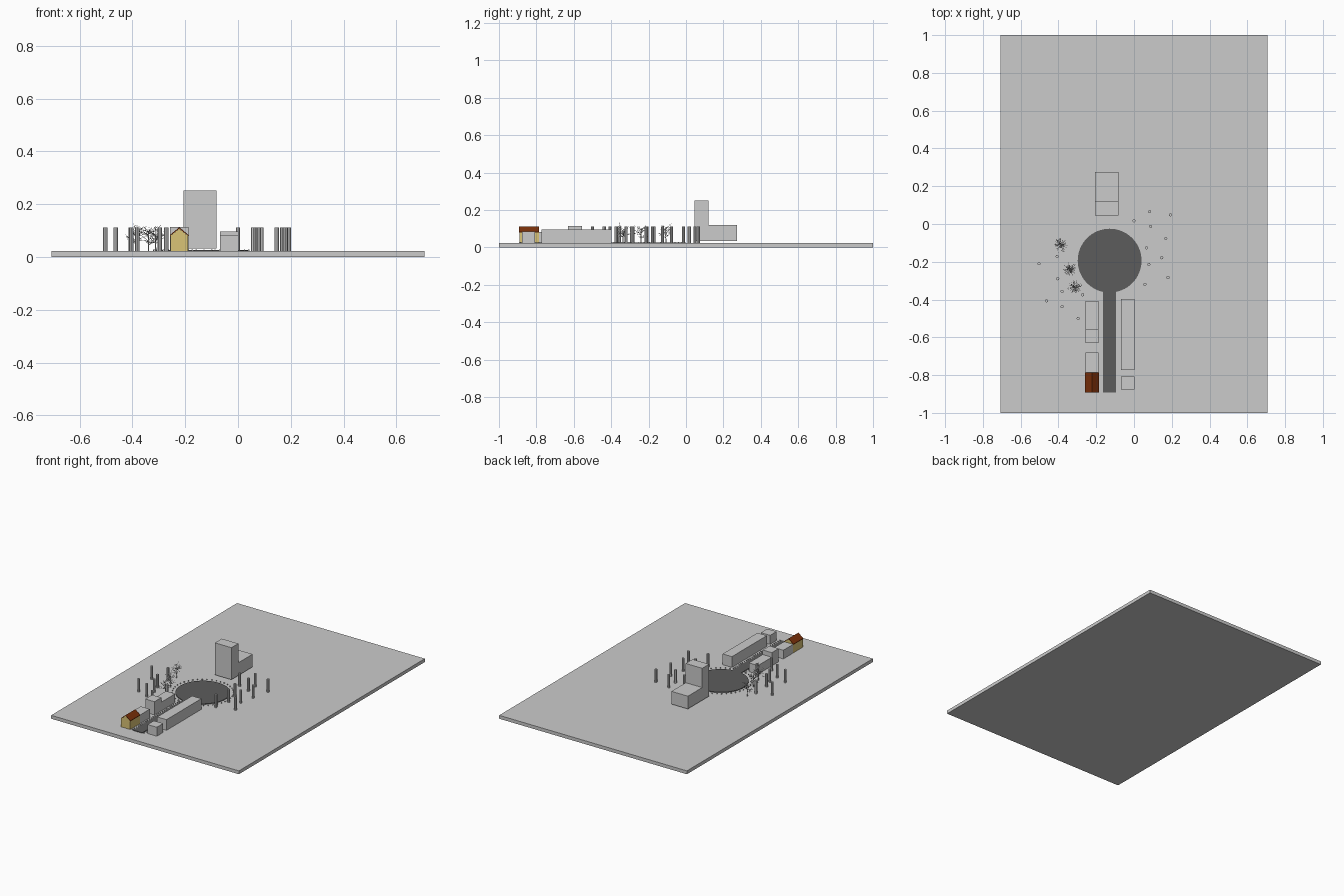
import bpy, bmesh, math, random
from mathutils import Vector, Matrix

if "Cube" in bpy.data.objects:
    bpy.data.objects.remove(bpy.data.objects["Cube"])

random.seed(4)


def material(name, rgb):
    m = bpy.data.materials.new(name)
    m.diffuse_color = (*rgb, 1)
    m.use_nodes = True
    m.node_tree.nodes["Principled BSDF"].inputs["Base Color"].default_value = m.diffuse_color
    return m


GREY = material("plain grey", (0.6, 0.6, 0.6))
DARK = material("asphalt grey", (0.107, 0.107, 0.107))
YELLOW = material("wall yellow", (0.70, 0.55, 0.18))
BROWN = material("roof brown", (0.2, 0.03, 0.003))
GROUND = 0.023


def finish(name, bm, mat):
    me = bpy.data.meshes.new(name)
    bm.to_mesh(me)
    bm.free()
    me.materials.append(mat)
    ob = bpy.data.objects.new(name, me)
    bpy.context.collection.objects.link(ob)
    return ob


def add_box(bm, x0, x1, y0, y1, z0, z1):
    mat = Matrix.Translation(((x0 + x1) / 2, (y0 + y1) / 2, (z0 + z1) / 2)) \
        @ Matrix.Diagonal((x1 - x0, y1 - y0, z1 - z0, 1))
    bmesh.ops.create_cube(bm, size=1, matrix=mat)


def box(name, *dims, mat=GREY):
    bm = bmesh.new()
    add_box(bm, *dims)
    return finish(name, bm, mat)


def extrude_y(name, profile, y0, y1, mat):
    """Prism from an xz outline."""
    bm = bmesh.new()
    f = bm.faces.new([bm.verts.new((x, y0, z)) for x, z in profile])
    r = bmesh.ops.extrude_face_region(bm, geom=[f])
    bmesh.ops.translate(bm, vec=(0, y1 - y0, 0),
                        verts=[v for v in r["geom"] if isinstance(v, bmesh.types.BMVert)])
    bmesh.ops.recalc_face_normals(bm, faces=bm.faces)
    return finish(name, bm, mat)


def add_rod(bm, a, b, r0, r1, sides):
    d = b - a
    mat = Matrix.Translation((a + b) / 2) @ d.to_track_quat('Z', 'Y').to_matrix().to_4x4()
    bmesh.ops.create_cone(bm, cap_ends=True, segments=sides, radius1=r0, radius2=r1,
                          depth=d.length, matrix=mat)


# ground slab
box("ground_slab", -0.707, 0.707, -1, 1, 0, GROUND)

# tall building with its lower rear wing
box("tower", -0.206, -0.082, 0.046, 0.12, 0.033, 0.251)
box("tower_rear_wing", -0.206, -0.082, 0.12, 0.274, 0.033, 0.12)

# low buildings on both sides of the road
L, R = (-0.257, -0.188), (-0.068, 0.002)
box("left_long_block", *L, -0.556, -0.407, GROUND, 0.082)
box("left_high_block", *L, -0.63, -0.556, GROUND, 0.113)
box("left_middle_block", *L, -0.786, -0.68, GROUND, 0.082)
box("right_long_block", *R, -0.772, -0.397, GROUND, 0.096)
box("right_small_block", *R, -0.876, -0.808, GROUND, 0.084)

# gabled house: walls and thin pitched roof
hx, we, wr = -0.2225, 0.034, 0.036
extrude_y("house_walls", [(hx - we, GROUND), (hx + we, GROUND), (hx + we, 0.08),
                          (hx, 0.107), (hx - we, 0.08)], -0.89, -0.787, YELLOW)
extrude_y("house_roof", [(hx - wr, 0.079), (hx, 0.1075), (hx + wr, 0.079),
                         (hx + wr, 0.083), (hx, 0.1125), (hx - wr, 0.083)],
          -0.892, -0.786, BROWN)

# dark round plaza and the road leading to it
CX, CY, RAD = -0.129, -0.194, 0.169
bm = bmesh.new()
bmesh.ops.create_cone(bm, cap_ends=True, segments=64, radius1=RAD, radius2=RAD, depth=0.005,
                      matrix=Matrix.Translation((CX, CY, GROUND + 0.0015)))
finish("round_plaza", bm, DARK)
box("road", -0.165, -0.096, -0.892, -0.35, GROUND - 0.001, GROUND + 0.0035, mat=DARK)

# small kerb stones round the plaza and along the road
bm = bmesh.new()
s = 0.0025
for i in range(40):
    a = math.tau * i / 40
    x, y = CX + 0.19 * math.cos(a), CY + 0.19 * math.sin(a)
    if y < CY and abs(x - CX) < 0.045:
        continue
    add_box(bm, x - s, x + s, y - s, y + s, GROUND, 0.029)
for x in (-0.173, -0.087):
    for i in range(26):
        y = -0.885 + 0.02 * i
        add_box(bm, x - s, x + s, y - s, y + s, GROUND, 0.029)
finish("kerb_stones", bm, GREY)

# standing posts scattered left and right of the plaza
POSTS = [(0, .017), (.083, .066), (.193, .048), (.088, -.013), (.168, -.077), (.066, -.126),
         (.147, -.179), (.079, -.214), (.18, -.283), (.058, -.32), (-.503, -.21),
         (-.407, -.172), (-.404, -.29), (-.381, -.357), (-.463, -.407), (-.381, -.437),
         (-.296, -.5), (-.272, -.375)]
bm = bmesh.new()
for x, y in POSTS:
    add_rod(bm, Vector((x, y, GROUND)), Vector((x, y, 0.112)), 0.0085, 0.0085, 8)
finish("standing_posts", bm, GREY)


# bare trees: trunk, limbs and fine twigs
def tree(name, x, y):
    bm = bmesh.new()
    base = Vector((x, y, GROUND))
    top = base + Vector((0, 0, 0.075))
    add_rod(bm, base, top, 0.003, 0.0012, 6)
    for i in range(24):
        a = i * 2.4
        start = base.lerp(top, random.uniform(0.3, 1))
        reach = random.uniform(0.018, 0.04)
        end = start + Vector((reach * math.cos(a), reach * math.sin(a),
                              random.uniform(0.005, 0.026)))
        add_rod(bm, start, end, 0.001, 0.0005, 4)
        for _ in range(5):
            p = start.lerp(end, random.uniform(0.4, 1))
            d = Vector((random.uniform(-1, 1), random.uniform(-1, 1), random.uniform(-.3, 1)))
            add_rod(bm, p, p + d * 0.011, 0.0006, 0.0003, 3)
    finish(name, bm, GREY)


for i, (x, y) in enumerate([(-0.386, -0.108), (-0.339, -0.24), (-0.312, -0.336)]):
    tree(f"bare_tree_{i + 1}", x, y)
